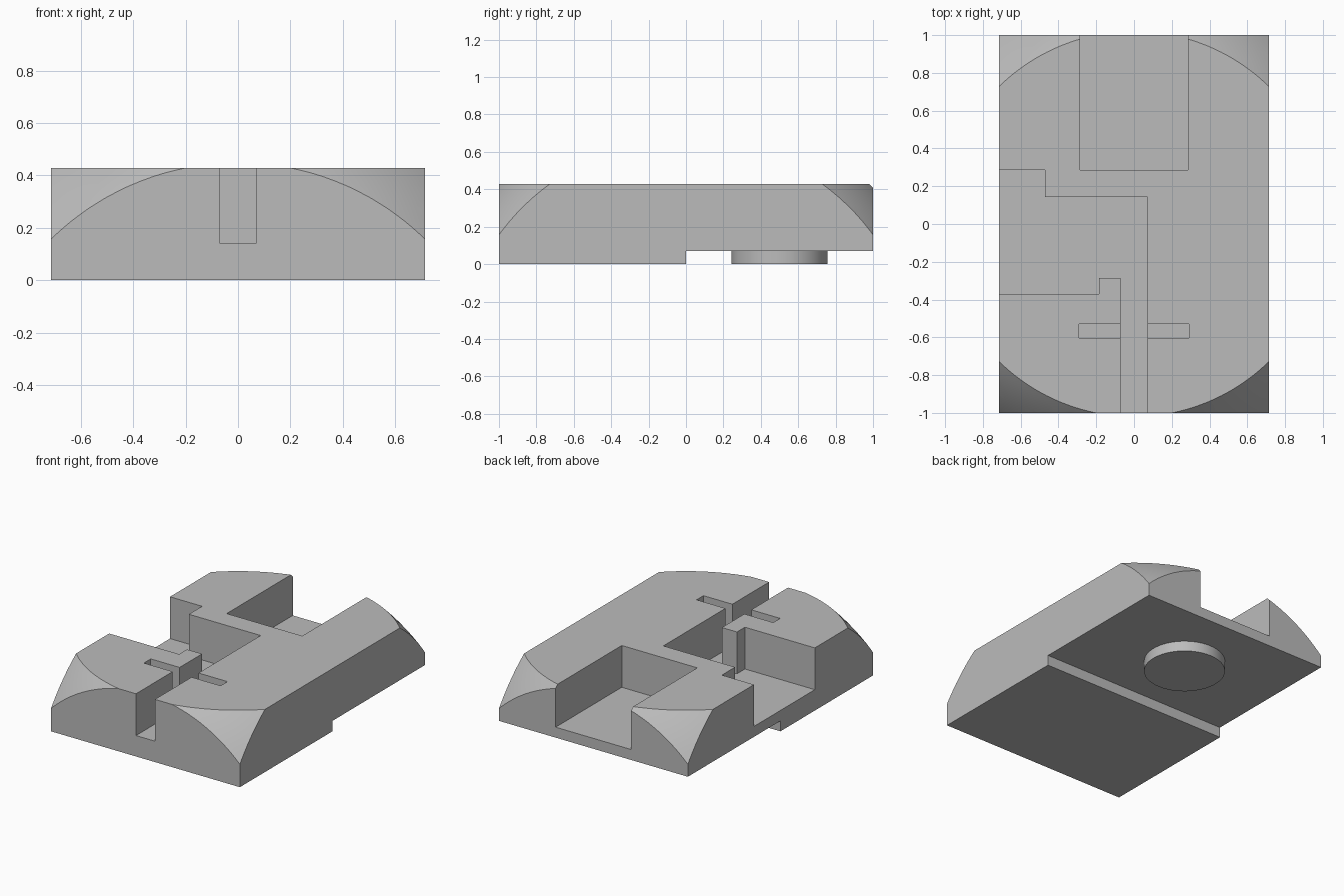
import bpy, bmesh
from mathutils import Vector

U = 1 / 7  # design unit: the block is 10 x 14 x 3 units

cube = bpy.data.objects.get("Cube")
if cube:
    bpy.data.objects.remove(cube, do_unlink=True)

grey = bpy.data.materials.new("plain grey")
grey.use_nodes = True
colour = (0.5, 0.5, 0.5, 1)
grey.diffuse_color = colour
grey.node_tree.nodes["Principled BSDF"].inputs["Base Color"].default_value = colour


def finish(name, bm):
    bmesh.ops.recalc_face_normals(bm, faces=bm.faces[:])
    mesh = bpy.data.meshes.new(name)
    bm.to_mesh(mesh)
    bm.free()
    mesh.materials.append(grey)
    obj = bpy.data.objects.new(name, mesh)
    bpy.context.collection.objects.link(obj)
    return obj


def prism(name, points, direction):
    """Extrude a flat outline, given in design units."""
    bm = bmesh.new()
    face = bm.faces.new([bm.verts.new(Vector(p) * U) for p in points])
    result = bmesh.ops.extrude_face_region(bm, geom=[face])
    verts = [g for g in result["geom"] if isinstance(g, bmesh.types.BMVert)]
    bmesh.ops.translate(bm, verts=verts, vec=Vector(direction) * U)
    return finish(name, bm)


def plan_cutter(name, outline, floor):
    cutter = prism(name, [(x, y, floor) for x, y in outline], (0, 0, 4))
    cutter.hide_render = True
    return cutter


def select(obj):
    bpy.ops.object.select_all(action='DESELECT')
    obj.select_set(True)
    bpy.context.view_layer.objects.active = obj


def combine(target, tool, operation):
    mod = target.modifiers.new(operation, 'BOOLEAN')
    mod.operation = operation
    mod.solver = 'EXACT'
    mod.object = tool
    select(target)
    bpy.ops.object.modifier_apply(modifier=mod.name)
    bpy.data.objects.remove(tool, do_unlink=True)


# Block with a raised underside at the back
side = [(-7, 0), (0, 0), (0, .5), (7, .5), (7, 3), (-7, 3)]
block = prism("base_block", [(-5, y, z) for y, z in side], (10, 0, 0))

# Corners rounded off by one large sphere
bm = bmesh.new()
bmesh.ops.create_uvsphere(bm, u_segments=160, v_segments=80, radius=10 * U)
bmesh.ops.translate(bm, verts=bm.verts[:], vec=(0, 0, -4 * U))
dome = finish("corner_dome", bm)
dome.hide_render = True
combine(block, dome, 'INTERSECT')

# Back channel
channel = [(-2, 2), (2, 2), (2, 8), (-2, 8)]
combine(block, plan_cutter("back_channel", channel, 1), 'DIFFERENCE')

# Stepped side pocket running into the narrow front slot
pocket = [(-6, 2), (-3.3, 2), (-3.3, 1), (.5, 1), (.5, -8), (-.5, -8),
          (-.5, -2), (-1.3, -2), (-1.3, -2.6), (-6, -2.6)]
combine(block, plan_cutter("side_pocket", pocket, 1), 'DIFFERENCE')

# Shallower cross slot
cross = [(-2.03, -4.22), (2.03, -4.22), (2.03, -3.7), (-2.03, -3.7)]
combine(block, plan_cutter("cross_slot", cross, 1.7), 'DIFFERENCE')

# Round boss under the back half, sunk slightly into the block
bm = bmesh.new()
bmesh.ops.create_cone(bm, cap_ends=True, segments=64, radius1=1.8 * U,
                      radius2=1.8 * U, depth=.6 * U)
bmesh.ops.translate(bm, verts=bm.verts[:], vec=Vector((0, 3.5, .3)) * U)
boss = finish("round_boss", bm)

for obj in (block, boss):
    select(obj)
    bpy.ops.object.shade_smooth_by_angle(angle=0.4)
